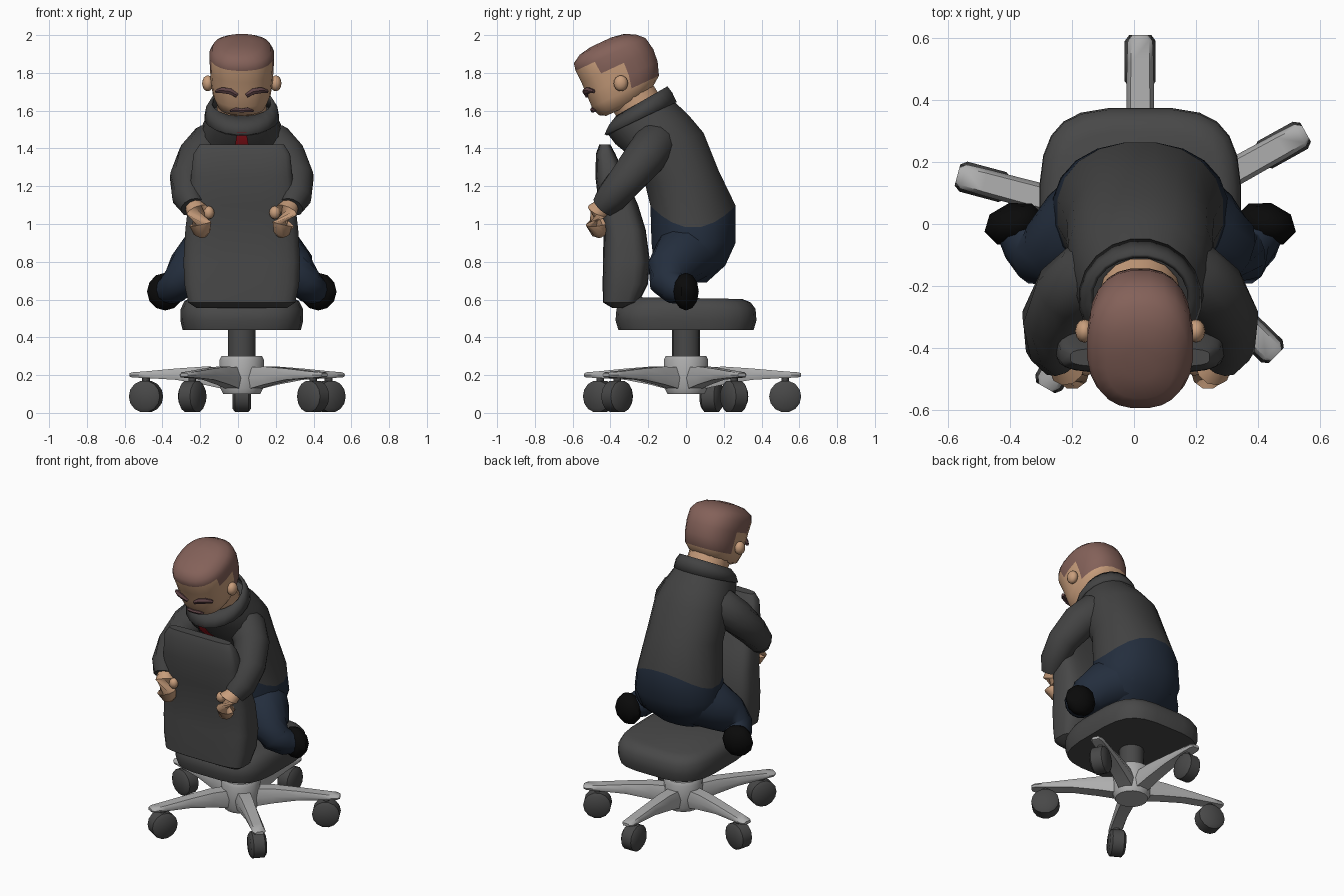
import bpy, bmesh, math
from mathutils import Vector, Matrix

if "Cube" in bpy.data.objects:
    bpy.data.objects.remove(bpy.data.objects["Cube"])

CX = 0.02  # whole model's mirror line


def mat(name, r, g, b):
    m = bpy.data.materials.new(name)
    m.diffuse_color = (r, g, b, 1)
    m.use_nodes = True
    m.node_tree.nodes["Principled BSDF"].inputs["Base Color"].default_value = m.diffuse_color
    return m


CHAIR = mat("chair dark grey", .065, .065, .065)
METAL = mat("light grey", .42, .42, .42)
JACKET = mat("jacket grey", .055, .055, .055)
TROUSER = mat("navy", .017, .027, .047)
SHOE = mat("black", .003, .003, .003)
SKIN = mat("skin", .58, .34, .2)
HAIR = mat("brown hair", .23, .12, .10)
BROW = mat("dark brown", .11, .055, .06)
RED = mat("red", .5, .012, .02)


def finish(name, bm, mats, angle=40, rule=None):
    bmesh.ops.recalc_face_normals(bm, faces=bm.faces)
    me = bpy.data.meshes.new(name)
    bm.to_mesh(me)
    bm.free()
    for m in mats:
        me.materials.append(m)
    for p in me.polygons:
        p.use_smooth = True
        if rule:
            p.material_index = rule(p.center)
    me.set_sharp_from_angle(angle=math.radians(angle))
    ob = bpy.data.objects.new(name, me)
    ob.location.x = CX
    bpy.context.collection.objects.link(ob)
    return ob


def skin_rings(rings, cap=True):
    bm = bmesh.new()
    vs = [[bm.verts.new(p) for p in r] for r in rings]
    n = len(vs[0])
    for a, b in zip(vs, vs[1:]):
        for i in range(n):
            bm.faces.new((a[i], a[(i + 1) % n], b[(i + 1) % n], b[i]))
    if cap:
        bm.faces.new(vs[0])
        bm.faces.new(vs[-1])
    return bm


def power(v, e):
    return math.copysign(abs(v) ** (2 / e), v)


def loft(name, secs, mats, n=20, e=2.0, cap=True, rule=None, angle=40):
    """secs: (y, z, half width, half depth, forward tilt in degrees, lift)"""
    rings = []
    for y, z, rx, ry, t, lift in secs:
        t = math.radians(t)
        ring = []
        for i in range(n):
            a = 2 * math.pi * (i + .5) / n
            c, s = power(math.cos(a), e), power(math.sin(a), e)
            ring.append((rx * c, y - ry * s * math.cos(t),
                         z - ry * s * math.sin(t) + lift * s * s))
        rings.append(ring)
    return finish(name, skin_rings(rings, cap), mats, angle, rule)


def tube(name, pts, m, n=10, flat=1.0, angle=50):
    """pts: (x, y, z, radius)"""
    rings = []
    P = [Vector(p[:3]) for p in pts]
    for i, p in enumerate(P):
        d = (P[min(i + 1, len(P) - 1)] - P[max(i - 1, 0)]).normalized()
        ref = Vector((0, 0, 1)) if abs(d.z) < .9 else Vector((0, 1, 0))
        u = d.cross(ref).normalized()
        v = u.cross(d)
        r = pts[i][3]
        rings.append([p + u * r * math.cos(2 * math.pi * k / n)
                      + v * r * flat * math.sin(2 * math.pi * k / n) for k in range(n)])
    return finish(name, skin_rings(rings), [m], angle)


def ball(name, loc, size, m, rot=0, u=12, v=8):
    bm = bmesh.new()
    M = Matrix.Translation(loc) @ Matrix.Rotation(rot, 4, 'Z') @ Matrix.Diagonal((*size, 1))
    bmesh.ops.create_uvsphere(bm, u_segments=u, v_segments=v, radius=1, matrix=M)
    return finish(name, bm, [m], 50)


# --- chair base: hub, gas column, five arms with casters
loft("hub", [(0, .1, .1, .1, 0, 0), (0, .13, .115, .115, 0, 0), (0, .28, .12, .12, 0, 0),
             (0, .3, .11, .11, 0, 0)], [METAL], 16)
loft("column", [(0, .29, .075, .075, 0, 0), (0, .46, .075, .075, 0, 0)], [CHAIR], 14)
for deg in (90, 29, -44, -120, 165):
    a = math.radians(deg)
    rings = []
    for r, w, lo, hi in ((.06, .055, .12, .24), (.2, .05, .15, .245), (.35, .045, .175, .235),
                         (.52, .043, .185, .22), (.59, .04, .187, .215), (.61, .025, .192, .21)):
        ring = []
        for s, z in ((-.8, lo), (.8, lo), (1, (lo + hi) / 2), (.7, hi), (-.7, hi), (-1, (lo + hi) / 2)):
            ring.append((r * math.cos(a) - s * w * math.sin(a), r * math.sin(a) + s * w * math.cos(a), z))
        rings.append(ring)
    finish("base_arm", skin_rings(rings), [METAL], 50)
    # caster wheel, rolling along the arm direction
    rings = []
    for t, r in ((-.05, .065), (-.035, .085), (.035, .085), (.05, .065)):
        rings.append([((.525 + r * math.cos(k * math.pi / 7)) * math.cos(a) - t * math.sin(a),
                       (.525 + r * math.cos(k * math.pi / 7)) * math.sin(a) + t * math.cos(a),
                       .087 + r * math.sin(k * math.pi / 7)) for k in range(14)])
    finish("caster", skin_rings(rings), [CHAIR], 50)
    tube("caster_stem", [(.525 * math.cos(a), .525 * math.sin(a), .1, .02),
                         (.525 * math.cos(a), .525 * math.sin(a), .2, .02)], CHAIR, 8)

# --- seat and backrest
loft("seat", [(0, .44, .315, .36, 0, 0), (0, .49, .327, .375, 0, 0), (0, .55, .325, .37, 0, 0),
              (.01, .59, .305, .335, -1, 0), (.01, .608, .27, .29, -1, 0)], [CHAIR], 24, 3.6)
loft("backrest", [(-.36, .555, .24, .03, 0, 0), (-.345, .585, .285, .095, 0, 0),
                  (-.322, .68, .305, .12, 0, 0), (-.315, .8, .31, .125, 0, 0),
                  (-.325, .97, .3, .112, 0, 0), (-.358, 1.1, .285, .105, 0, 0),
                  (-.4, 1.25, .27, .08, 0, 0), (-.425, 1.37, .257, .052, 0, 0),
                  (-.43, 1.42, .225, .03, 0, 0)], [CHAIR], 24, 4)

# --- torso: jacket above, trousers below the curved hem
BODY = [(0, .69, .17, .11, 0, 0), (.02, .78, .26, .19, 0, 0), (.04, .9, .285, .225, 0, 0),
        (.037, .98, .27, .228, 0, .12), (-.02, 1.24, .24, .2, 12, 0), (-.1, 1.42, .235, .205, 18, 0),
        (-.18, 1.5, .215, .21, 22, 0), (-.24, 1.565, .185, .2, 24, 0)]


def hem(c):
    s = (c.y - .037) / .228
    return 1 if c.z < 1.0 + .1 * s * s else 0


loft("torso", BODY, [JACKET, TROUSER], 20, 2.2, rule=hem)

# tie laid on the chest
bm = bmesh.new()
rows = []
for (y, z, rx, ry, t, lift), w in zip(BODY[3:], (.03, .055, .045, .035, .025)):
    t = math.radians(t)
    rows.append([bm.verts.new((s * w, y - (ry + .006) * math.cos(t), z - ry * math.sin(t) + lift))
                 for s in (-1, 1)])
for a, b in zip(rows, rows[1:]):
    bm.faces.new((a[0], a[1], b[1], b[0]))
finish("tie", bm, [RED])

# stand-up collar
collar = loft("collar", [(-.24, 1.56, .2, .212, 24, 0), (-.24, 1.61, .19, .19, 27, 0),
                         (-.235, 1.65, .165, .16, 30, 0)], [JACKET], 20, cap=False)
sol = collar.modifiers.new("thickness", 'SOLIDIFY')
sol.thickness = .015

# --- head, tilted forward
T = math.radians(25)
HY, HZ = -.37, 1.79


def head_pt(f, u):
    return (HY - f * math.cos(T) - u * math.sin(T), HZ - f * math.sin(T) + u * math.cos(T))


def hair(c):
    dy, dz = c.y - HY, c.z - HZ
    f = -dy * math.cos(T) - dz * math.sin(T)
    u = -dy * math.sin(T) + dz * math.cos(T)
    return 1 if u > .11 or (f < -.04 and u > -.1) or (f < .06 and u > .03) else 0


secs = []
for u, f0, f1, rx in ((-.175, -.07, .14, .09), (-.155, -.13, .175, .13), (-.1, -.205, .19, .155),
                      (-.03, -.23, .187, .165), (.04, -.237, .185, .17), (.11, -.225, .187, .172),
                      (.15, -.185, .178, .155), (.178, -.13, .13, .11), (.19, -.06, .06, .05)):
    y, z = head_pt((f0 + f1) / 2, u)
    secs.append((y, z, rx, (f1 - f0) / 2, 25, 0))
loft("head", secs, [SKIN, HAIR], 24, 2.4, rule=hair, angle=60)
tube("neck", [(0, -.3, 1.7, .13), (0, -.22, 1.57, .13)], SKIN, 14)
mouth = [(x, *head_pt(f, u), r) for x, f, u, r in
         ((-.06, .182, -.128, .006), (-.03, .192, -.115, .013), (0, .192, -.12, .011),
          (.03, .192, -.115, .013), (.06, .182, -.128, .006))]
tube("moustache", mouth, BROW, 6)

# --- mirrored parts
for s in (1, -1):
    side = "right" if s > 0 else "left"
    ball(side + "_ear", (s * .18, -.345, 1.745), (.03, .038, .042), SKIN)
    brow = [(s * x, *head_pt(f, u), r) for x, f, u, r in
            ((.025, .186, -.035, .012), (.06, .184, -.012, .018), (.1, .168, -.012, .018),
             (.135, .145, -.03, .01))]
    tube(side + "_eyebrow", brow, BROW, 6)
    tube(side + "_sleeve", [(s * .1, -.13, 1.44, .1), (s * .17, -.17, 1.42, .115), (s * .235, -.22, 1.35, .11),
                            (s * .287, -.31, 1.24, .097), (s * .285, -.395, 1.14, .085),
                            (s * .262, -.44, 1.09, .065)], JACKET, 12)
    tube(side + "_hand", [(s * .26, -.43, 1.1, .045), (s * .235, -.465, 1.07, .06), (s * .22, -.475, 1.0, .058),
                          (s * .21, -.455, .955, .045), (s * .205, -.445, .935, .02)], SKIN, 10)
    ball(side + "_thumb", (s * .175, -.46, 1.06), (.03, .03, .035), SKIN, 0, 8, 6)
    tube(side + "_leg", [(s * .08, .07, .88, .16), (s * .2, -.03, .82, .155), (s * .28, -.085, .75, .125),
                         (s * .335, -.1, .69, .095), (s * .365, -.06, .66, .085),
                         (s * .4, -.01, .645, .07)], TROUSER, 12)
    ball(side + "_shoe", (s * .405, 0, .642), (.1, .07, .1), SHOE, s * -.25, 8, 6)
